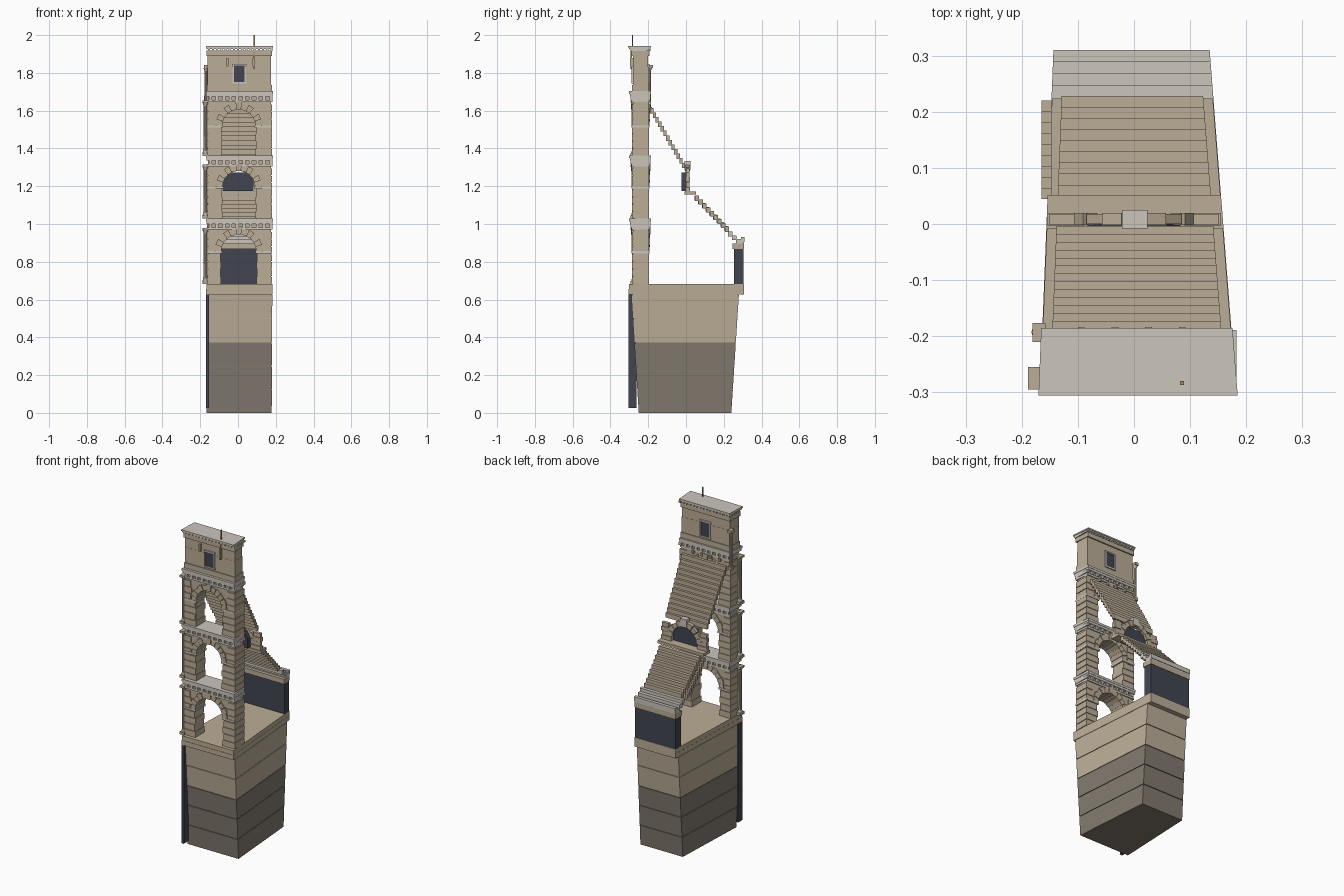
import bpy, bmesh, math

if "Cube" in bpy.data.objects:
    bpy.data.objects.remove(bpy.data.objects["Cube"])

def mat(name, c):
    m = bpy.data.materials.new(name)
    m.diffuse_color = (*c, 1)
    m.use_nodes = True
    m.node_tree.nodes["Principled BSDF"].inputs["Base Color"].default_value = m.diffuse_color
    return m

TAN = mat("tan_stone", (0.50, 0.42, 0.31))
LIGHT = mat("light_stone", (0.60, 0.56, 0.50))
EARTH = mat("dark_stone", (0.22, 0.19, 0.155))
DARK = mat("shadow", (0.055, 0.06, 0.08))
BRASS = mat("mast_wood", (0.40, 0.28, 0.12))

# side edges of the wedge-shaped plan
def L(y): return -0.156 + 0.040 * y
def R(y): return 0.159 - 0.078 * y

class Part:
    """Collects solids in one mesh object."""
    def __init__(self, name, material):
        self.name, self.m, self.bm = name, material, bmesh.new()

    def prism(self, a, b):
        va = [self.bm.verts.new(p) for p in a]
        vb = [self.bm.verts.new(p) for p in b]
        n = len(va)
        self.bm.faces.new(va)
        self.bm.faces.new(vb[::-1])
        for i in range(n):
            j = (i + 1) % n
            self.bm.faces.new((va[j], va[i], vb[i], vb[j]))

    def box(self, x0, x1, y0, y1, z0, z1):
        q = [(x0, y0), (x1, y0), (x1, y1), (x0, y1)]
        self.prism([(x, y, z0) for x, y in q], [(x, y, z1) for x, y in q])

    def wedge(self, y0, y1, z0, z1, inset=0.0, ytop=None):
        t0, t1 = ytop or (y0, y1)
        def ring(a, b, z):
            return [(L(a) + inset, a, z), (R(a) - inset, a, z),
                    (R(b) - inset, b, z), (L(b) + inset, b, z)]
        self.prism(ring(y0, y1, z0), ring(t0, t1, z1))

    def profile(self, pts, y0, y1):
        self.prism([(x, y0, z) for x, z in pts], [(x, y1, z) for x, z in pts])

    def cyl(self, x, y, z0, z1, r0, r1, n=10):
        c = [(math.cos(i * math.tau / n), math.sin(i * math.tau / n)) for i in range(n)]
        self.prism([(x + r0 * u, y + r0 * v, z0) for u, v in c],
                   [(x + r1 * u, y + r1 * v, z1) for u, v in c])

    def voussoirs(self, cx, cz, r0, r1, y0, y1, n=11):
        for i in range(n):
            a, b = math.pi * (i + .04) / n, math.pi * (i + .96) / n
            key = 0.012 if i == n // 2 else (0.005 if i % 2 else 0)
            q = [(r0, a), (r1 + key, a), (r1 + key, b), (r0, b)]
            self.profile([(cx + r * math.cos(t), cz + r * math.sin(t)) for r, t in q],
                         y0 - key / 3, y1 + key / 3)

    def done(self):
        bmesh.ops.recalc_face_normals(self.bm, faces=self.bm.faces)
        me = bpy.data.meshes.new(self.name)
        self.bm.to_mesh(me)
        self.bm.free()
        me.materials.append(self.m)
        bpy.context.collection.objects.link(bpy.data.objects.new(self.name, me))

def arch_outline(x0, x1, z0, z1, cx, r, spring, n=14):
    arc = [(cx + r * math.cos(math.pi * i / n), spring + r * math.sin(math.pi * i / n))
           for i in range(n + 1)]
    return [(x1, z0), (x1, z1), (x0, z1), (x0, z0), (cx - r, z0)] + arc[::-1] + [(cx + r, z0)]

# battered foundation courses
for name, m, zs in (("lower_foundation", EARTH, (0, .125, .25, .372)),
                    ("upper_foundation", TAN, (.372, .5, .628))):
    p = Part(name, m)
    for a, b in zip(zs, zs[1:]):
        yf = lambda z: (-.25 - .064 * z, .24 + .064 * z)
        p.wedge(*yf(a), a, b - .004, 0, yf(b - .004))
        p.wedge(*[v * .98 for v in yf(b)], b - .006, b + .002, .004)
    p.done()
p = Part("plinth", TAN)
p.wedge(-.305, .307, .626, .655)
p.wedge(-.303, .307, .655, .682, .001)
p.done()
p = Part("drain_shaft", DARK)
p.box(-.17, -.153, -.305, -.262, .025, .626)
p.done()

# three arcade storeys of the outer wall
YF, YB = -.281, -.199
walls, blocks = Part("arcade_wall", TAN), Part("pier_blocks", TAN)
rings, trims = Part("arch_voussoirs", TAN), Part("cornices", LIGHT)
imposts, cols = Part("imposts", LIGHT), Part("columns", TAN)
CX = .004
for k, (z0, z1, r, spring) in enumerate(((.682, 1.0, .097, .852), (1.03, 1.335, .09, 1.195),
                                         (1.36, 1.675, .092, 1.518))):
    xl, xr = -.158, .174
    walls.profile(arch_outline(xl, xr, z0, z1, CX, r, spring), YF, YB)
    # staggered courses on both piers
    n = 7
    h = (z1 - .04 - z0) / n
    for i in range(n):
        a, b = z0 + i * h + .002, z0 + (i + 1) * h - .002
        grow = .006 if i % 2 else 0
        if b < spring + .01:
            il, ir = CX - r + .004 - grow, CX + r - .004 + grow
        else:
            il, ir = CX - r - .032 + grow, CX + r + .032 - grow
        blocks.box(xl - .006, il, YF - .005, YB + .004, a, b)
        blocks.box(ir, xr + .005, YF - .005, YB + .004, a, b)
    rings.voussoirs(CX, spring, r - .004, r + .027, YF - .007, YB + .006)
    # imposts at the spring line
    imposts.box(xl - .006, CX - r + .008, YF - .008, YB + .007, spring - .008, spring + .004)
    imposts.box(CX + r - .008, xr + .006, YF - .008, YB + .007, spring - .008, spring + .004)
    # frieze, dentils and cornice
    trims.wedge(YF - .008, YB + .006, z1 - .03, z1 - .018, 0)
    for i in range(10):
        x = xl + .004 + i * .0355
        trims.box(x, x + .016, YF - .013, YB + .01, z1 - .018, z1)
    trims.wedge(YF - .016, YB + .012, z1, z1 + .014)
    trims.wedge(YF - .02, YB + .014, z1 + .014, z1 + .028, -.002)
    # corner column with base and capital
    x, y = -.172, -.275
    zt = z1 - .02
    cols.box(x - .016, x + .012, y - .02, y + .02, z0, z0 + .016)
    cols.cyl(x, y, z0 + .016, z0 + .03, .016, .012)
    cols.cyl(x, y, z0 + .03, zt - .03, .012, .0105)
    cols.cyl(x, y, zt - .03, zt - .012, .0105, .016)
    cols.box(x - .017, x + .012, y - .02, y + .02, zt - .012, zt)
# rear attic shaft
x, y = -.17, -.193
cols.box(x - .01, x + .012, y - .014, y + .014, 1.6, 1.62)
cols.cyl(x, y, 1.62, 1.81, .009, .008)
cols.cyl(x, y, 1.81, 1.825, .008, .013)
cols.box(x - .011, x + .012, y - .017, y + .017, 1.825, 1.842)

# attic storey
attic = Part("attic_wall", TAN)
attic.wedge(YF - .005, YB + .004, 1.70, 1.735, .002)
attic.wedge(YF, YB, 1.735, 1.83, .005)
attic.wedge(YF + .001, YB - .001, 1.83, 1.89, .006)
attic.wedge(YF - .008, YB + .007, 1.89, 1.918, .001)
attic.done()
for i in range(16):
    x = -.16 + i * .0221
    trims.box(x, x + .011, YF - .014, YB + .01, 1.916, 1.927)
trims.wedge(YF - .02, YB + .011, 1.926, 1.934, 0)
trims.wedge(YF - .025, YB + .014, 1.934, 1.942, -.002)
win = Part("attic_window", DARK)
win.box(-.022, .036, YF - .003, YB + .003, 1.752, 1.84)
win.done()
for y0, y1 in ((YF - .007, YF + .004), (YB - .004, YB + .007)):
    imposts.box(-.03, .044, y0, y1, 1.744, 1.753)
    imposts.box(-.03, .044, y0, y1, 1.84, 1.848)
    for x in (-.028, .035):
        imposts.box(x, x + .007, y0, y1, 1.753, 1.84)
corbels = Part("mast_corbels", TAN)
for x in (-.055, .083):
    corbels.box(x - .005, x + .005, YF - .015, YF + .004, 1.835, 1.88)
for x in (-.1, -.04, .02, .08):
    corbels.box(x, x + .012, YB, YB + .015, 1.63, 1.65)
mast = Part("awning_mast", BRASS)
mast.box(.082, .089, -.287, -.28, 1.942, 2.0)
mast.box(.081, .088, YF - .012, YF - .005, 1.82, 1.935)
for q in (walls, blocks, rings, trims, imposts, cols, corbels, mast):
    q.done()

# thin stepped seating, open underneath
def seating(name, m, ya, za, yb, zb, n, inset, drop):
    s = Part(name, m)
    dy, dz = (yb - ya) / n, (zb - za) / n
    for i in range(n):
        s.wedge(ya + i * dy - .003, ya + (i + 1) * dy, za + i * dz - drop, za + i * dz, inset)
    s.done()
seating("upper_seating", TAN, -.187, 1.615, -.004, 1.3, 13, .018, .029)
seating("lower_seating", TAN, .05, 1.15, .228, .965, 9, .018, .027)
seating("front_row_seats", LIGHT, .226, .96, .29, .90, 3, .0, .025)
side = Part("side_stair", TAN)
for i in range(9):
    side.box(-.165, -.147, .045 + i * .0195, .0645 + i * .0195, 1.125 - i * .02, 1.15 - i * .02)
side.done()
p = Part("middle_walkway", TAN)
p.wedge(-.008, .052, 1.155, 1.172)
p.done()

# gateway wall between the two seating tiers
gate = Part("gateway_wall", TAN)
gate.voussoirs(0, 1.198, .084, .112, 0, .018, 9)
for i in range(4):
    z, w = 1.172 + i * .026, .012 * (i % 2)
    e = .086 if i < 2 else .104
    for s in (-1, 1):
        a, b = sorted((s * (e + .002), s * (.155 - w * .3)))
        gate.box(a, b, -.003 + w * .2, .02 - w * .2, z, z + .024)
gate.done()
p = Part("gateway_keystone", LIGHT)
p.box(-.021, .024, -.008, .025, 1.285, 1.333)
p.done()
p = Part("gateway_passage", DARK)
p.profile([(-.083, 1.175), (.083, 1.175), (.083, 1.235), (.06, 1.272), (-.06, 1.272), (-.083, 1.235)], -.025, .003)
p.done()

# arena podium
p = Part("podium_wall", DARK)
p.wedge(.255, .305, .682, .868, .002)
p.done()
p = Part("podium_band", TAN)
p.wedge(.246, .307, .868, .898)
p.done()
p = Part("podium_rail", LIGHT)
p.wedge(.268, .307, .898, .914)
p.wedge(.29, .31, .905, .932)
p.done()
